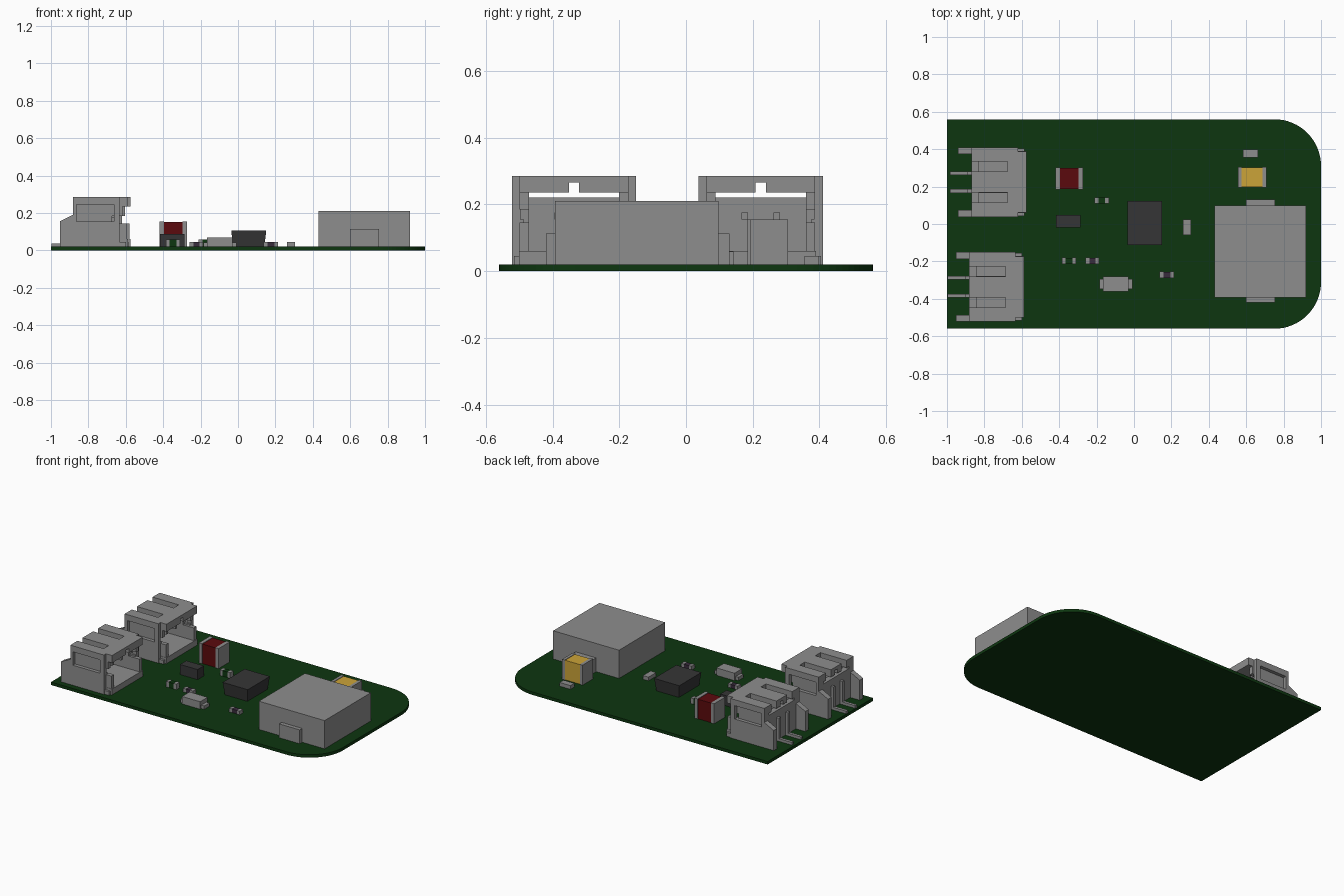
import bpy, bmesh, math

if "Cube" in bpy.data.objects:
    bpy.data.objects.remove(bpy.data.objects["Cube"])


def material(name, r, g, b):
    m = bpy.data.materials.new(name)
    m.use_nodes = True
    m.diffuse_color = (r, g, b, 1)
    m.node_tree.nodes["Principled BSDF"].inputs["Base Color"].default_value = (r, g, b, 1)
    return m


GREEN = material("board green", 0.004, 0.037, 0.005)
GREY = material("metal grey", 0.27, 0.27, 0.27)
BLACK = material("chip black", 0.036, 0.036, 0.037)
RED = material("dark red", 0.105, 0.003, 0.004)
YELLOW = material("amber yellow", 0.6, 0.37, 0.04)
PLUM = material("dark plum", 0.04, 0.025, 0.045)

TOP = 0.02  # upper face of the board


def box(bm, x0, x1, y0, y1, z0, z1, foot=0.0):
    """Box between limits; foot pulls the bottom in for moulded draft."""
    low = [(x0 + foot, y0 + foot), (x1 - foot, y0 + foot), (x1 - foot, y1 - foot), (x0 + foot, y1 - foot)]
    high = [(x0, y0), (x1, y0), (x1, y1), (x0, y1)]
    b = [bm.verts.new((x, y, z0)) for x, y in low]
    t = [bm.verts.new((x, y, z1)) for x, y in high]
    skin(bm, b, t)


def skin(bm, a, b):
    """Close two matching loops into a solid."""
    bm.faces.new(a[::-1])
    bm.faces.new(b)
    n = len(a)
    for i in range(n):
        j = (i + 1) % n
        bm.faces.new((a[i], a[j], b[j], b[i]))


def side_profile(bm, pts, y0, y1):
    skin(bm, [bm.verts.new((x, y0, z)) for x, z in pts],
         [bm.verts.new((x, y1, z)) for x, z in pts])


def finish(name, bm, mat, location=(0, 0, 0)):
    bmesh.ops.recalc_face_normals(bm, faces=bm.faces)
    mesh = bpy.data.meshes.new(name)
    bm.to_mesh(mesh)
    bm.free()
    mesh.materials.append(mat)
    ob = bpy.data.objects.new(name, mesh)
    ob.location = location
    bpy.context.collection.objects.link(ob)
    return ob


def block(name, mat, x0, x1, y0, y1, z1, z0=TOP, foot=0.0):
    bm = bmesh.new()
    box(bm, x0, x1, y0, y1, z0, z1, foot)
    return finish(name, bm, mat)


# Circuit board with two rounded corners
R = 0.25
outline = [(-1, 0.56), (-1, -0.56)]
for cy, start in ((-0.56 + R, -90), (0.56 - R, 0)):
    for i in range(17):
        a = math.radians(start + i * 90 / 16)
        outline.append((1 - R + R * math.cos(a), cy + R * math.sin(a)))
bm = bmesh.new()
skin(bm, [bm.verts.new((x, y, 0)) for x, y in outline],
     [bm.verts.new((x, y, TOP)) for x, y in outline])
finish("circuit_board", bm, GREEN)


# Wire sockets, open toward the middle of the board
def socket(name, dx, yc):
    bm = bmesh.new()
    box(bm, -0.87, -0.575, -0.165, 0.165, TOP, 0.06)     # floor
    box(bm, -0.87, -0.83, -0.15, 0.15, TOP, 0.22)        # rear wall
    box(bm, -0.87, -0.575, -0.015, 0.015, 0.265, 0.285)  # roof over key groove
    for s in (-1, 1):
        def part(x0, x1, a, b, z0, z1):
            box(bm, x0, x1, min(s * a, s * b), max(s * a, s * b), z0, z1)
        # roof: front lip and rails around the slots
        part(-0.675, -0.575, 0.015, 0.163, 0.235, 0.285)
        part(-0.87, -0.675, 0.015, 0.056, 0.235, 0.285)
        part(-0.87, -0.675, 0.11, 0.163, 0.235, 0.285)
        # inner side wall with a latch notch
        side_profile(bm, [(-0.87, TOP), (-0.58, TOP), (-0.58, 0.145), (-0.66, 0.145), (-0.66, 0.185),
                          (-0.605, 0.185), (-0.605, 0.24), (-0.87, 0.24)], s * 0.135, s * 0.163)
        # outer side wall with rear ear and window
        side_profile(bm, [(-0.94, TOP), (-0.62, TOP), (-0.62, 0.155), (-0.85, 0.155),
                          (-0.85, 0.19), (-0.87, 0.19), (-0.94, 0.155)], s * 0.15, s * 0.186)
        part(-0.87, -0.85, 0.16, 0.186, 0.19, 0.285)
        part(-0.65, -0.62, 0.16, 0.186, 0.155, 0.285)
        part(-0.85, -0.65, 0.16, 0.186, 0.245, 0.285)
        # solder tab
        part(-0.73, -0.585, 0.14, 0.18, TOP, 0.045)
    finish(name, bm, GREY, (dx, yc, 0))

    bm = bmesh.new()
    for y in (-0.048, 0.048):
        box(bm, -0.985, -0.865, y - 0.01, y + 0.01, TOP, 0.038)
        box(bm, -0.89, -0.865, y - 0.01, y + 0.01, TOP, 0.175)
        box(bm, -0.87, -0.65, y - 0.01, y + 0.01, 0.155, 0.175)
    finish(name + "_pins", bm, GREY, (dx, yc, 0))


socket("rear_socket", 0, 0.224)
socket("front_socket", -0.013, -0.336)

# Power inductor with its two terminals
block("inductor_body", GREY, 0.43, 0.92, -0.393, 0.098, 0.21)
block("inductor_terminals", GREY, 0.6, 0.753, -0.42, 0.13, 0.113)


# Two-ended parts: coloured body between metal caps
def capped(name, mat, cx, cy, w, d, h, cap):
    x0, x1 = cx - w / 2, cx + w / 2
    y0, y1 = cy - d / 2, cy + d / 2
    inset = d * 0.03
    block(name + "_body", mat, x0 + cap, x1 - cap, y0 + inset, y1 - inset, TOP + h - inset)
    bm = bmesh.new()
    box(bm, x0, x0 + cap, y0, y1, TOP, TOP + h)
    box(bm, x1 - cap, x1, y0, y1, TOP, TOP + h)
    finish(name + "_caps", bm, GREY)


capped("red_capacitor", RED, -0.347, 0.243, 0.147, 0.118, 0.135, 0.024)
capped("amber_capacitor", YELLOW, 0.632, 0.25, 0.152, 0.112, 0.135, 0.02)
capped("rear_lamp", GREEN, -0.173, 0.126, 0.076, 0.034, 0.038, 0.02)
capped("front_lamp", GREEN, -0.347, -0.197, 0.076, 0.034, 0.038, 0.02)
capped("left_resistor", PLUM, -0.222, -0.197, 0.072, 0.034, 0.025, 0.02)
capped("right_resistor", PLUM, 0.176, -0.272, 0.078, 0.034, 0.025, 0.02)

# Black chips
block("main_chip", BLACK, -0.036, 0.151, -0.112, 0.123, 0.105, foot=0.01)
block("small_chip", BLACK, -0.417, -0.287, -0.02, 0.047, 0.088)

# Plain grey parts
block("rear_chip_resistor", GREY, 0.582, 0.663, 0.355, 0.397, 0.045)
block("middle_chip_resistor", GREY, 0.263, 0.304, -0.058, 0.024, 0.045)
block("diode_body", GREY, -0.165, -0.03, -0.36, -0.28, 0.07)
block("diode_leads", GREY, -0.185, -0.008, -0.348, -0.293, 0.043)
